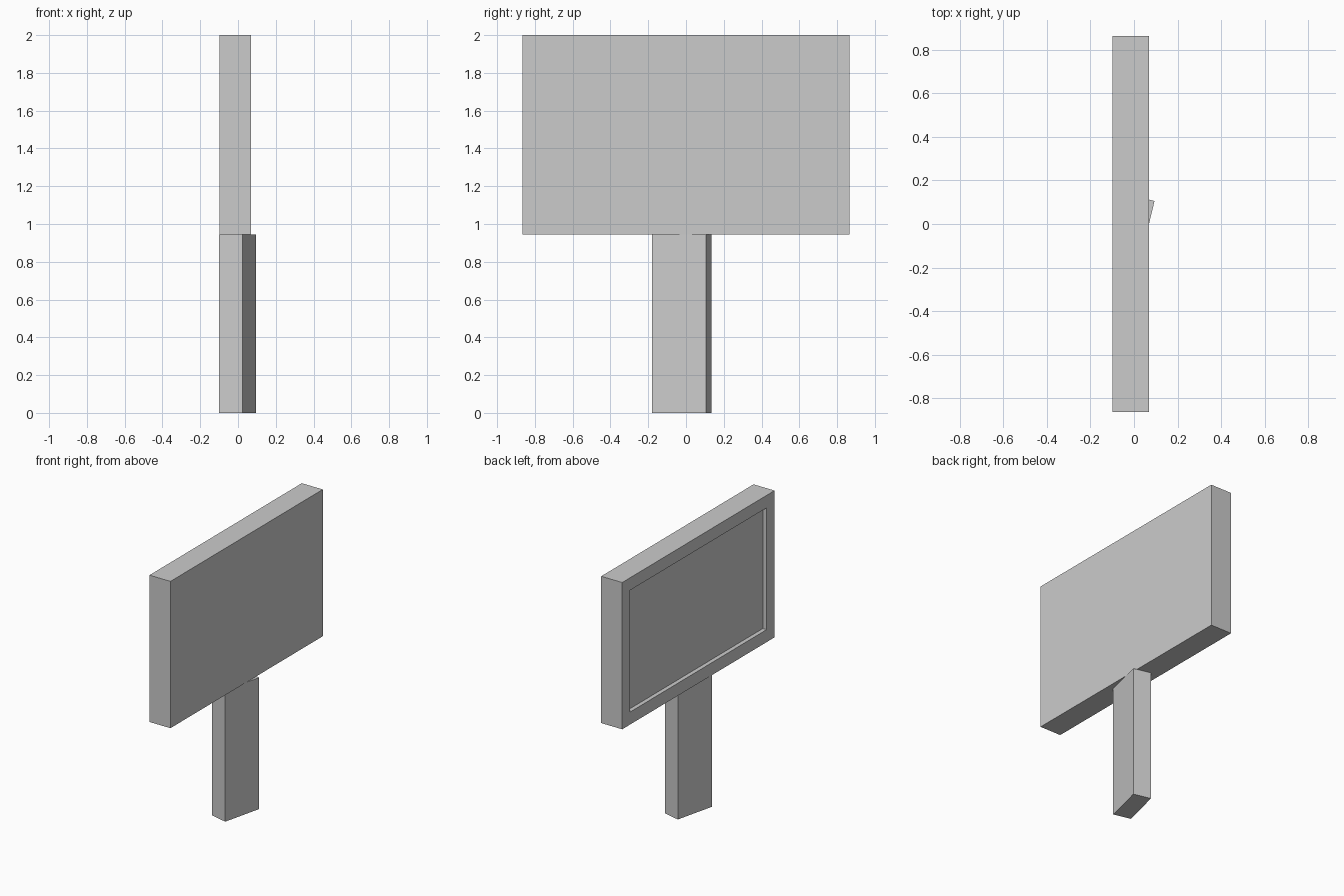
import bpy
import bmesh
import math
from mathutils import Matrix, Vector

cube = bpy.data.objects.get("Cube")
if cube:
    bpy.data.objects.remove(cube, do_unlink=True)

# Single plain grey
grey = bpy.data.materials.new("plain grey")
grey.use_nodes = True
colour = (0.6, 0.6, 0.6, 1.0)
grey.diffuse_color = colour
grey.node_tree.nodes["Principled BSDF"].inputs["Base Color"].default_value = colour


def make_box(name, size, centre, turn=0.0, edit=None):
    bm = bmesh.new()
    bmesh.ops.create_cube(bm, size=1.0)
    bmesh.ops.scale(bm, vec=size, verts=bm.verts)
    if edit:
        edit(bm)
    bmesh.ops.transform(bm, matrix=Matrix.Rotation(turn, 4, "Z"), verts=bm.verts)
    mesh = bpy.data.meshes.new(name)
    bm.to_mesh(mesh)
    bm.free()
    mesh.materials.append(grey)
    obj = bpy.data.objects.new(name, mesh)
    obj.location = centre
    bpy.context.collection.objects.link(obj)
    return obj


def recess_panel(bm):
    # Framed panel sunk into the -x face
    bm.normal_update()
    face = min(bm.faces, key=lambda f: f.calc_center_median().x)
    bmesh.ops.inset_region(bm, faces=[face], thickness=0.09, use_even_offset=True)
    inner = bmesh.ops.extrude_face_region(bm, geom=[face])
    verts = [v for v in inner["geom"] if isinstance(v, bmesh.types.BMVert)]
    bmesh.ops.translate(bm, vec=Vector((0.03, 0, 0)), verts=verts)
    if face.is_valid:
        bmesh.ops.delete(bm, geom=[face], context="FACES_ONLY")
    bmesh.ops.recalc_face_normals(bm, faces=bm.faces)


# Sign board with a recessed panel
make_box("sign_board", (0.167, 1.73, 1.055), (-0.015, 0, 1.4725), edit=recess_panel)

# Post, slightly twisted under the board
make_box("post", (0.128, 0.295, 0.945), (-0.0025, -0.0225, 0.4725), math.radians(-13.6))
